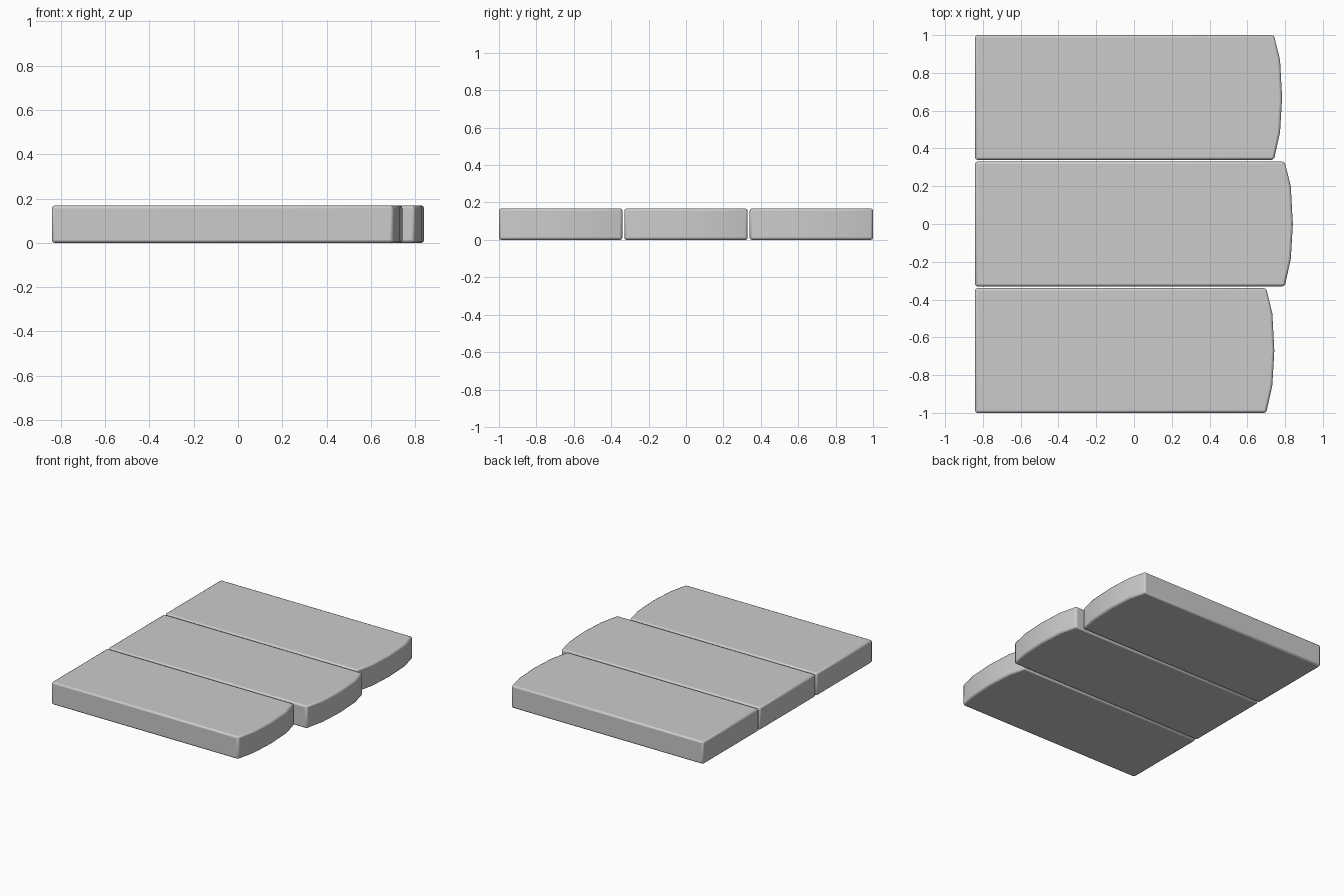
import bpy, bmesh

if "Cube" in bpy.data.objects:
    bpy.data.objects.remove(bpy.data.objects["Cube"])

LEFT, HEIGHT, WIDTH, PITCH = -0.841, 0.168, 0.66, 0.67
# bulged end: (fraction across the plank, share of the bulge)
END = [(0.0, 0.0), (0.22, 0.75), (0.5, 1.0), (0.8, 0.75), (1.0, 0.0)]
BULGE = 0.043


def plank(name, yc, tip):
    y0 = yc - WIDTH / 2
    outline = [(LEFT, y0)]
    outline += [(tip - BULGE + BULGE * h, y0 + WIDTH * f) for f, h in END]
    outline.append((LEFT, y0 + WIDTH))
    bm = bmesh.new()
    face = bm.faces.new([bm.verts.new((x, y, 0)) for x, y in outline])
    ext = bmesh.ops.extrude_face_region(bm, geom=[face])
    top = [v for v in ext["geom"] if isinstance(v, bmesh.types.BMVert)]
    bmesh.ops.translate(bm, verts=top, vec=(0, 0, HEIGHT))
    bmesh.ops.recalc_face_normals(bm, faces=bm.faces)
    mesh = bpy.data.meshes.new(name)
    bm.to_mesh(mesh)
    bm.free()
    ob = bpy.data.objects.new(name, mesh)
    bpy.context.collection.objects.link(ob)
    # softened edges
    bev = ob.modifiers.new("soft_edges", "BEVEL")
    bev.width, bev.segments = 0.012, 2
    bev.limit_method, bev.angle_limit = "ANGLE", 0.8
    bpy.context.view_layer.objects.active = ob
    ob.select_set(True)
    bpy.ops.object.shade_smooth_by_angle(angle=0.5)
    ob.select_set(False)


# three planks side by side, each of a different length
plank("front_plank", -PITCH, 0.743)
plank("middle_plank", 0, 0.841)
plank("back_plank", PITCH, 0.784)
